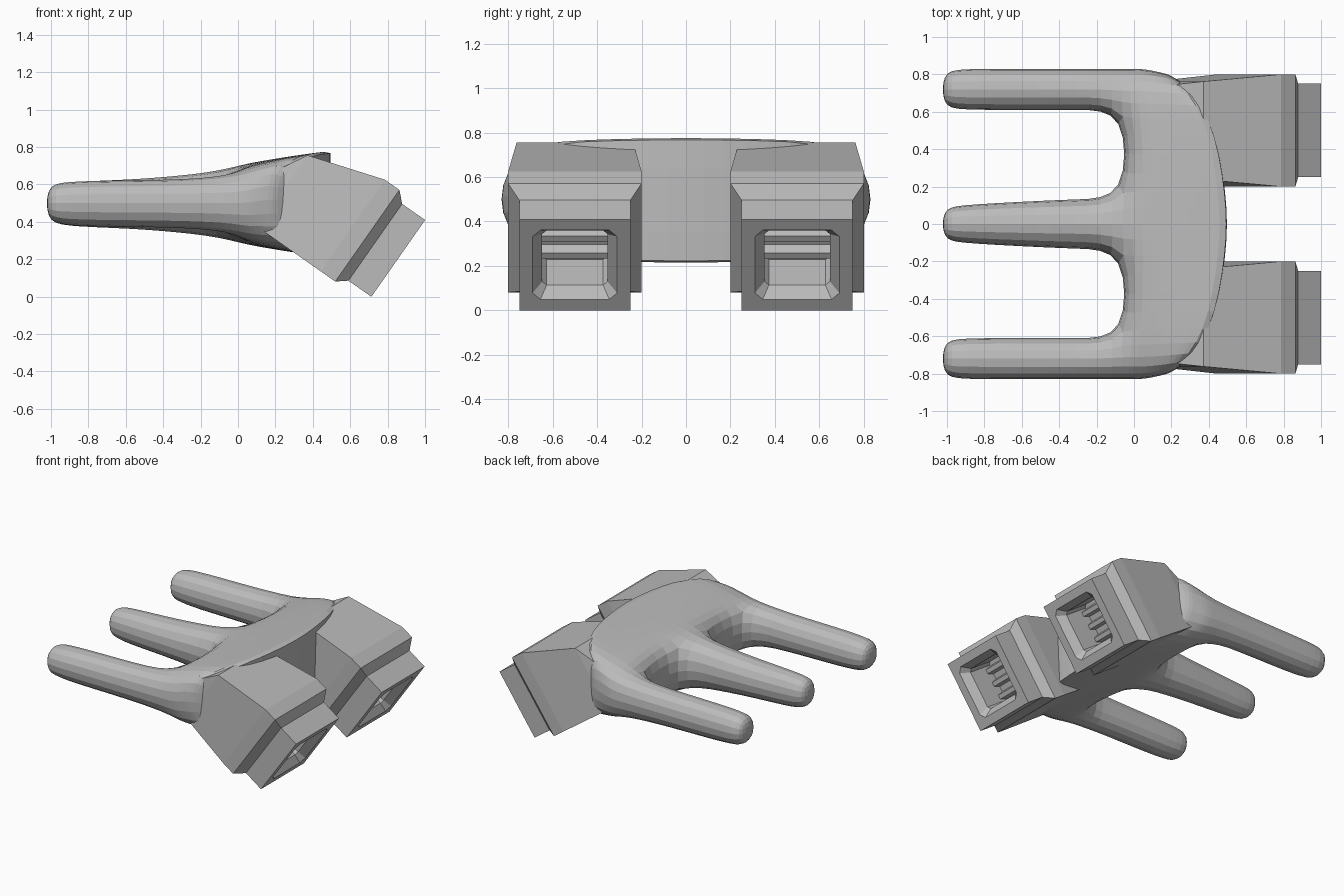
import bpy, bmesh, math

if "Cube" in bpy.data.objects:
    bpy.data.objects.remove(bpy.data.objects["Cube"])

grey = bpy.data.materials.new("hull_grey")
grey.diffuse_color = (0.5, 0.5, 0.5, 1)
grey.use_nodes = True
grey.node_tree.nodes["Principled BSDF"].inputs["Base Color"].default_value = grey.diffuse_color


def add_object(name, bm):
    bmesh.ops.remove_doubles(bm, verts=bm.verts, dist=0.0005)
    bmesh.ops.recalc_face_normals(bm, faces=bm.faces)
    mesh = bpy.data.meshes.new(name)
    bm.to_mesh(mesh)
    bm.free()
    mesh.materials.append(grey)
    obj = bpy.data.objects.new(name, mesh)
    bpy.context.collection.objects.link(obj)
    return obj


# --- Three-pronged hull: a coarse cage, rounded by subdivision ---
X_PRONG = [-1.03, -0.93, -0.6, -0.3, -0.05]
X_PALM = {0: [0.05, 0.13, 0.22], 1: [0.13, 0.28, 0.42], 2: [0.15, 0.34, 0.5]}
HALF_MID = [0.10, 0.13, 0.14, 0.165, 0.20, 0.235, 0.265, 0.285]
HALF_OUT = [0.10, 0.13, 0.135, 0.14, 0.15, 0.175, 0.19, 0.20]
Y_MID = [0.09, 0.11, 0.13, 0.145, 0.15, 0.14, 0.14, 0.14]


def cage_point(col, row, side):
    kind = min(col, 5 - col)                   # 0 outer edge, 1 inner edge, 2 middle
    sign = -1 if col < 3 else 1
    x = (X_PRONG + X_PALM[kind])[row]
    pinch = 0.02 if row == 0 else 0
    y = (0.84 - pinch, 0.60 + pinch, Y_MID[row])[kind]
    if kind == 0 and row > 5:
        y -= 0.02 * (row - 5)
    half = HALF_MID[row] if kind == 2 else HALF_OUT[row]
    if kind == 1 and row > 3:
        half = HALF_MID[row] - (0.03 if row == 4 else 0.01)
    centre = 0.5 if kind == 0 else 0.5 - 0.005 * min(row, 1)
    if kind == 0 and row > 5:
        centre = 0.52
    return (x, sign * y, centre + side * half)


bm = bmesh.new()
verts = {}


def vert(col, row, side):
    key = (col, row, side)
    if key not in verts:
        verts[key] = bm.verts.new(cage_point(*key))
    return verts[key]


cells = [(c, r) for c in range(5) for r in range(7) if r >= 4 or c % 2 == 0]
edge_use = {}
for c, r in cells:
    corners = [(c, r), (c + 1, r), (c + 1, r + 1), (c, r + 1)]
    for side in (-1, 1):
        bm.faces.new([vert(*p, side) for p in corners])
    for i in range(4):
        e = tuple(sorted((corners[i], corners[(i + 1) % 4])))
        edge_use[e] = edge_use.get(e, 0) + 1
for (p, q), count in edge_use.items():
    if count == 1:
        bm.faces.new([vert(*p, -1), vert(*q, -1), vert(*q, 1), vert(*p, 1)])

# sharp rim round the flat stern
crease = bm.edges.layers.float.new("crease_edge")
for c in range(5):
    for side in (-1, 1):
        e = bm.edges.get((verts[(c, 7, side)], verts[(c + 1, 7, side)]))
        e[crease] = 0.95 if 0 < c < 4 else 0.5
hull = add_object("pronged_hull", bm)
sub = hull.modifiers.new("rounding", 'SUBSURF')
sub.levels = sub.render_levels = 2

# --- Engines: tilted lofts, a runs forward along the axis, u across it ---
CA, SA = math.cos(math.radians(35)), math.sin(math.radians(35))


def engine_point(y, a, u):
    return (0.52 - CA * a + SA * u, y, 0.081 + SA * a + CA * u)


def ring(bm, yc, a, u0, u1, hw, c):
    pts = [(-hw + c, u0), (hw - c, u0), (hw, u0 + c), (hw, u1 - c),
           (hw - c, u1), (-hw + c, u1), (-hw, u1 - c), (-hw, u0 + c)]
    return [bm.verts.new(engine_point(yc + y, a, u)) for y, u in pts]


def loft(bm, yc, sections):
    rings = [ring(bm, yc, *s) for s in sections]
    for r0, r1 in zip(rings, rings[1:]):
        for i in range(8):
            j = (i + 1) % 8
            bm.faces.new((r0[i], r0[j], r1[j], r1[i]))
    bm.faces.new(rings[0])
    bm.faces.new(rings[-1])


ENGINE = [
    (0.62, 0.08, 0.27, 0.24, 0),           # nose buried in the hull
    (0.508, 0, 0.468, 0.262, 0),
    (0.095, 0, 0.598, 0.30, 0),
    (0, 0, 0.598, 0.30, 0),
    (-0.055, 0.044, 0.545, 0.25, 0),       # bevel down to the nozzle
    (-0.205, 0.044, 0.545, 0.25, 0),
    (-0.205, 0.105, 0.485, 0.19, 0.035),   # nozzle opening
    (-0.15, 0.145, 0.445, 0.147, 0.02),
    (0.05, 0.145, 0.445, 0.147, 0.02),
]
for sign, label in ((-1, "right"), (1, "left")):
    bm = bmesh.new()
    loft(bm, 0.5 * sign, ENGINE)
    add_object(label + "_engine", bm)
    # ridges across the nozzle floor
    bm = bmesh.new()
    for u in (0.20, 0.295, 0.39):
        loft(bm, 0.5 * sign, [(0.055, u - 0.03, u + 0.03, 0.147, 0),
                              (0.0, u - 0.015, u + 0.015, 0.147, 0)])
    add_object(label + "_nozzle_ridges", bm)
